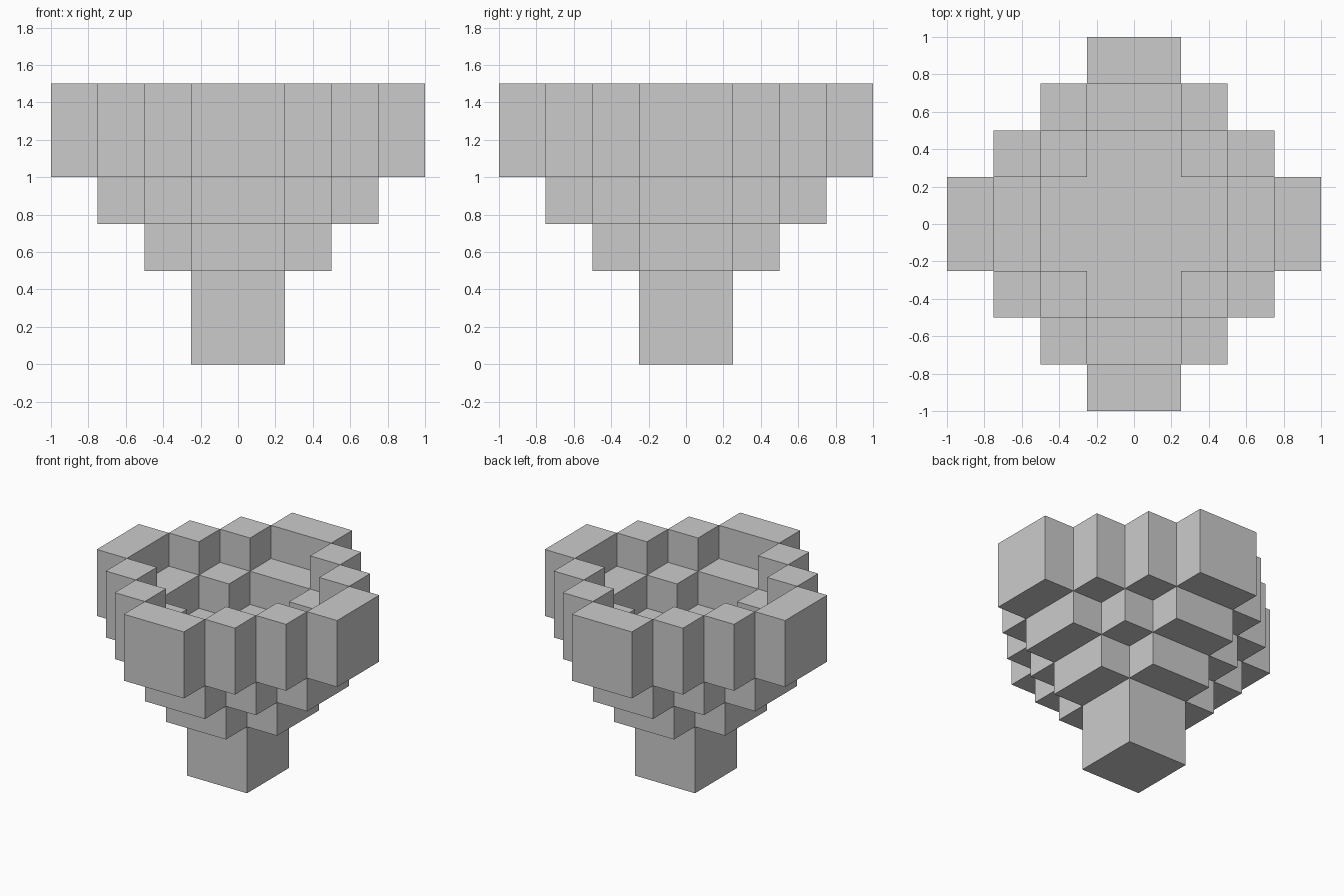
import bpy, bmesh
from mathutils import Vector

if "Cube" in bpy.data.objects:
    bpy.data.objects.remove(bpy.data.objects["Cube"])

S = 0.25                   # size of one block
BOTTOM = [0, 2, 3, 4]      # lowest block layer of each diamond ring, centre outwards
TOP = [4, 4, 5, 6]         # layer where each ring ends


def ring(i):
    """Distance from the centre planes, in blocks (-4..3 mirrors to 3..0..3)."""
    return i if i >= 0 else -i - 1


def filled(i, j, k):
    d = ring(i) + ring(j)
    return d <= 3 and BOTTOM[d] <= k < TOP[d]


def add_face(bm, cell, axis, side):
    """Add the outer square of a block on one side."""
    n = Vector((0, 0, 0))
    n[axis] = side
    u, v = Vector((0, 0, 0)), Vector((0, 0, 0))
    u[(axis + 1) % 3] = 1
    v[(axis + 2) % 3] = side
    c = Vector(cell) + Vector((0.5, 0.5, 0.5)) + n * 0.5
    corners = [c + (u * a + v * b) * 0.5
               for a, b in ((-1, -1), (1, -1), (1, 1), (-1, 1))]
    bm.faces.new([bm.verts.new(p * S) for p in corners])


def build(name):
    bm = bmesh.new()
    for i in range(-4, 4):
        for j in range(-4, 4):
            for k in range(6):
                if not filled(i, j, k):
                    continue
                for axis in range(3):
                    for side in (-1, 1):
                        nb = [i, j, k]
                        nb[axis] += side
                        if not filled(*nb):
                            add_face(bm, (i, j, k), axis, side)
    # join the squares and merge flat areas
    bmesh.ops.remove_doubles(bm, verts=bm.verts[:], dist=0.001)
    bmesh.ops.dissolve_limit(bm, angle_limit=0.01,
                             verts=bm.verts[:], edges=bm.edges[:])
    mesh = bpy.data.meshes.new(name)
    bm.to_mesh(mesh)
    bm.free()
    obj = bpy.data.objects.new(name, mesh)
    bpy.context.collection.objects.link(obj)
    return obj


# square stem flaring into a stepped, hollow bowl
build("stepped_bowl_with_stem")
